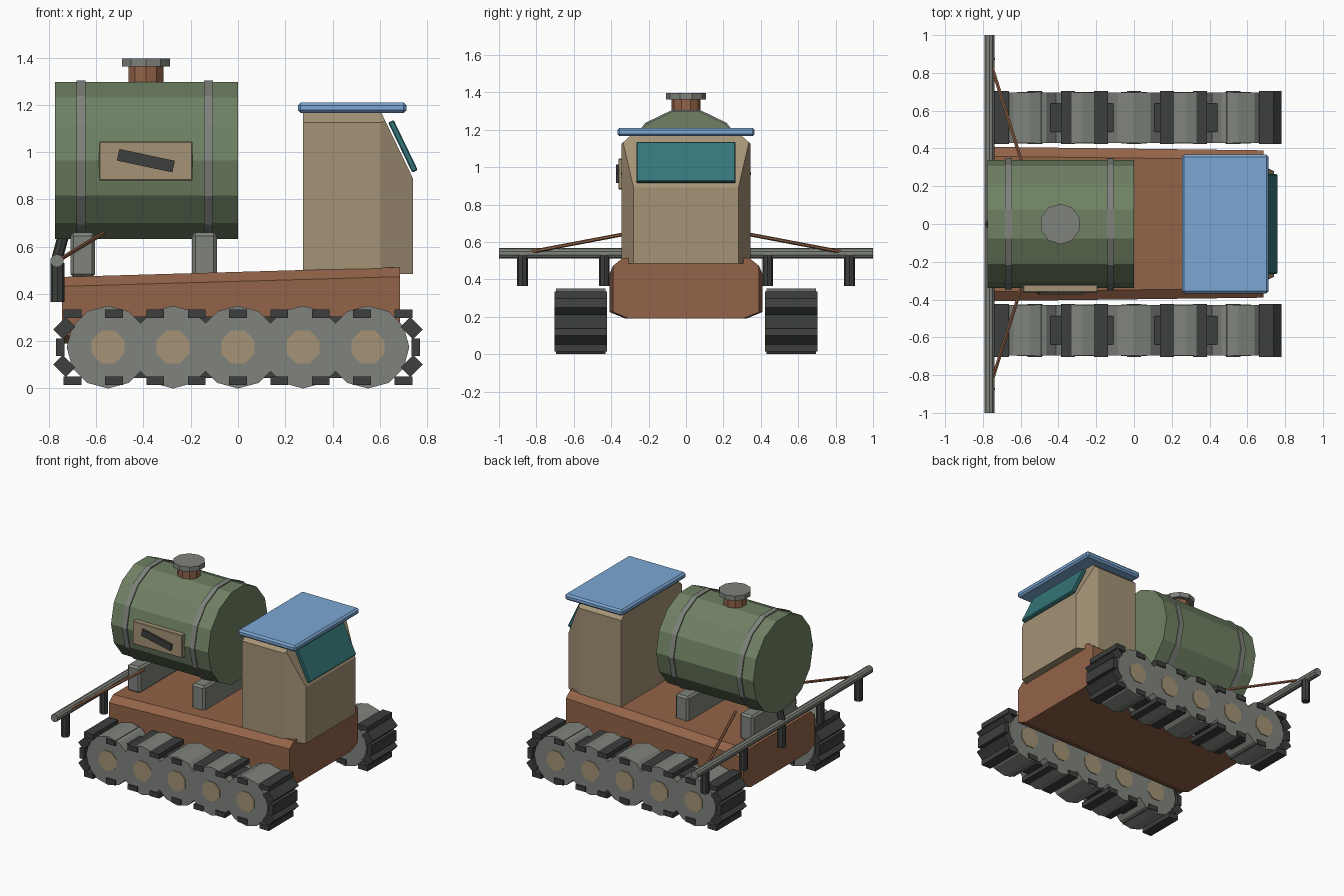
import bpy, bmesh, math
from mathutils import Vector, Matrix

if "Cube" in bpy.data.objects:
    bpy.data.objects.remove(bpy.data.objects["Cube"])


def mat(name, r, g, b):
    m = bpy.data.materials.new(name)
    m.diffuse_color = (r, g, b, 1)
    m.use_nodes = True
    m.node_tree.nodes["Principled BSDF"].inputs["Base Color"].default_value = m.diffuse_color
    return m


BROWN = mat("rust_brown", 0.29, 0.125, 0.065)
GREEN = mat("olive_green", 0.16, 0.22, 0.125)
TAN = mat("tan", 0.37, 0.29, 0.18)
BLUE = mat("roof_blue", 0.20, 0.39, 0.66)
TEAL = mat("glass_teal", 0.035, 0.18, 0.19)
DARK = mat("dark_rubber", 0.045, 0.05, 0.047)
GREY = mat("steel_grey", 0.21, 0.225, 0.20)


def finish(name, bm, material):
    bmesh.ops.recalc_face_normals(bm, faces=bm.faces)
    me = bpy.data.meshes.new(name)
    bm.to_mesh(me)
    bm.free()
    me.materials.append(material)
    ob = bpy.data.objects.new(name, me)
    bpy.context.collection.objects.link(ob)
    return ob


def box(name, centre, size, material, bevel=0, rot=0):
    """Box, turned about the y axis, with optional chamfer."""
    bm = bmesh.new()
    bmesh.ops.create_cube(bm, size=1, matrix=Matrix.Diagonal((*size, 1)))
    if bevel:
        bmesh.ops.bevel(bm, geom=bm.edges[:], offset=bevel, segments=1, affect='EDGES')
    bm.transform(Matrix.Translation(centre) @ Matrix.Rotation(rot, 4, 'Y'))
    return finish(name, bm, material)


def rod(name, a, b, r, sides, material, turn=0):
    """Cylinder between two points."""
    a, b = Vector(a), Vector(b)
    d = b - a
    bm = bmesh.new()
    bmesh.ops.create_cone(bm, cap_ends=True, segments=sides, radius1=r, radius2=r, depth=d.length)
    bm.transform(Matrix.Translation((a + b) / 2) @ d.to_track_quat('Z', 'Y').to_matrix().to_4x4()
                 @ Matrix.Rotation(turn, 4, 'Z'))
    return finish(name, bm, material)


def loft(name, ring_a, ring_b, material=None):
    """Solid between two matching rings; returns bmesh when no material."""
    bm = bmesh.new()
    a = [bm.verts.new(p) for p in ring_a]
    b = [bm.verts.new(p) for p in ring_b]
    bm.faces.new(a)
    bm.faces.new(b[::-1])
    for i in range(len(a)):
        j = (i + 1) % len(a)
        bm.faces.new((a[i], a[j], b[j], b[i]))
    bmesh.ops.recalc_face_normals(bm, faces=bm.faces)
    return finish(name, bm, material) if material else bm


# Hull: tapered body with chamfered long edges
def hull_ring(x, w, top):
    half = [(w - 0.085, 0.19), (w, 0.225), (w, top - 0.04), (w - 0.05, top)]
    return [(x, y, z) for y, z in half] + [(x, -y, z) for y, z in half[::-1]]


loft("hull", hull_ring(-0.745, 0.408, 0.472), hull_ring(0.685, 0.39, 0.513), BROWN)

# Cab: prism with cut front corners, sloped front and chamfered roof edges
plan = [(0.275, -0.345), (0.605, -0.345), (0.74, -0.28), (0.74, 0.28), (0.605, 0.345), (0.275, 0.345)]
cab = loft("cab", [(x, y, 0.485) for x, y in plan], [(x, y, 1.17) for x, y in plan])
for co, no in (((0.74, 0, 0.89), (0.28, 0, 0.135)),
               ((0, 0.345, 1.125), (0, 0.045, 0.05)), ((0, -0.345, 1.125), (0, -0.045, 0.05))):
    cut = bmesh.ops.bisect_plane(cab, geom=cab.verts[:] + cab.edges[:] + cab.faces[:],
                                 plane_co=co, plane_no=no, clear_outer=True)
    bmesh.ops.contextual_create(cab, geom=[e for e in cut["geom_cut"] if isinstance(e, bmesh.types.BMEdge)])
finish("cab", cab, TAN)
box("cab_roof", (0.483, 0, 1.188), (0.46, 0.735, 0.044), BLUE, 0.012)
box("windshield", (0.698, 0, 1.025), (0.026, 0.53, 0.235), TEAL, 0.005, -math.atan2(0.135, 0.28))

# Tank with straps, filler neck and lid
TZ = 0.965
flat = 0 if 14 % 4 == 0 else math.pi / 2


def drum(name, x0, x1, r, material):
    ring = [(r * math.cos(i * math.tau / 14), TZ + r * math.sin(i * math.tau / 14)) for i in range(14)]
    loft(name, [(x0, y, z) for y, z in ring], [(x1, y, z) for y, z in ring], material)


drum("tank", -0.775, 0.0, 0.34, GREEN)
for i, x in enumerate((-0.664, -0.124)):
    drum(f"tank_strap_{i}", x - 0.019, x + 0.019, 0.348, GREY)
    box(f"tank_saddle_{i}", (x + (0.007 if i == 0 else -0.018), 0, 0.565), (0.105, 0.51, 0.19), GREY, 0.014)
rod("filler_neck", (-0.39, 0, 1.27), (-0.39, 0, 1.37), 0.078, 10, BROWN)
rod("filler_lid", (-0.39, 0, 1.362), (-0.39, 0, 1.397), 0.107, 10, GREY)

# Side plate with slanted bar
box("side_plate", (-0.39, -0.342, 0.963), (0.395, 0.04, 0.165), TAN, 0.004)
box("side_plate_bar", (-0.39, -0.362, 0.964), (0.24, 0.024, 0.05), DARK, 0, math.radians(12))

# Spray boom, feed hose, nozzles and struts
rod("spray_boom", (-0.766, -1, 0.54), (-0.766, 1, 0.54), 0.028, 10, GREY)
rod("feed_hose", (-0.768, 0, 0.54), (-0.73, 0, 0.68), 0.024, 8, DARK)
for i in range(5):
    y = -0.874 + i * 0.437
    rod(f"nozzle_{i}", (-0.764, y, 0.365), (-0.764, y, 0.53), 0.029, 8, DARK)
for s in (-1, 1):
    rod(f"boom_strut_{s}", (-0.75, s * 0.825, 0.548), (-0.57, s * 0.25, 0.657), 0.01, 6, BROWN)

# Tracks: wheels, hubs, inner belt and tread pads
for s, side in ((-1, "right"), (1, "left")):
    for i in range(5):
        x = -0.55 + i * 0.275
        rod(f"{side}_wheel_{i}", (x, s * 0.43, 0.175), (x, s * 0.695, 0.175), 0.175, 12, GREY)
        rod(f"{side}_hub_{i}", (x, s * 0.425, 0.175), (x, s * 0.70, 0.175), 0.075, 8, TAN, math.pi / 8)
    box(f"{side}_belt_core", (0, s * 0.563, 0.175), (1.2, 0.15, 0.26), DARK)
    pads = [(-0.70 + i * 0.175, z, 0) for i in range(9) for z in (0.033, 0.317)]
    for e in (-1, 1):
        pads += [(e * 0.752, 0.175, math.pi / 2),
                 (e * 0.735, 0.255, e * math.pi / 4), (e * 0.735, 0.095, -e * math.pi / 4)]
    for i, (x, z, a) in enumerate(pads):
        size = (0.075, 0.28, 0.058) if a and abs(a) < 1 else (0.075, 0.28, 0.036)
        box(f"{side}_tread_pad_{i}", (x, s * 0.563, z), size, DARK, 0, a)
